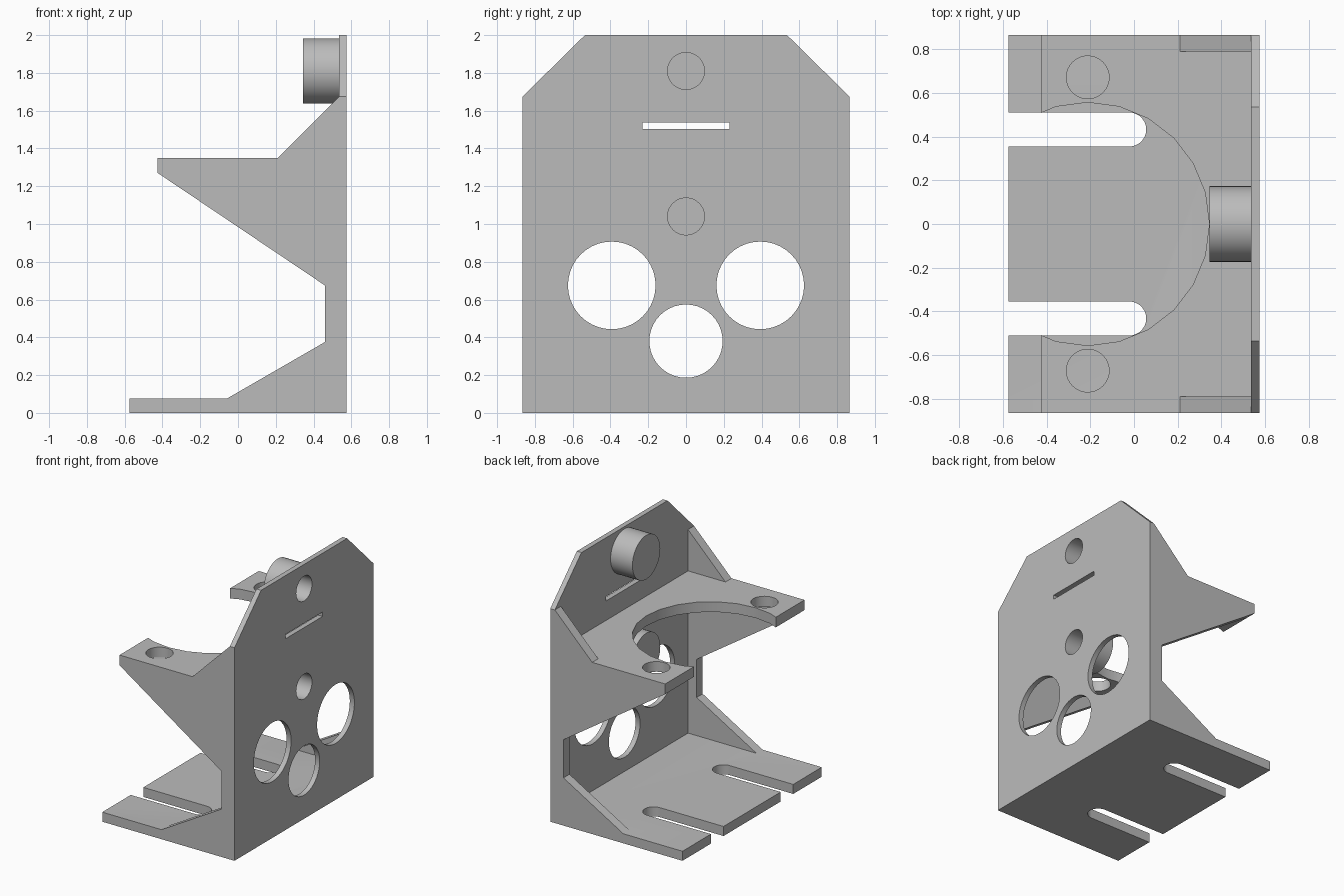
import bpy, bmesh
from math import cos, sin, pi

if "Cube" in bpy.data.objects:
    bpy.data.objects.remove(bpy.data.objects["Cube"])

grey = bpy.data.materials.new("plain grey")
grey.use_nodes = True
grey.diffuse_color = (0.5, 0.5, 0.5, 1)
grey.node_tree.nodes["Principled BSDF"].inputs["Base Color"].default_value = (0.5, 0.5, 0.5, 1)

# Overall sizes
HALF_W, FRONT, BACK, WALL = 0.865, -0.575, 0.575, 0.535
SIDE, BASE_TOP, SHELF_LOW, SHELF_TOP, SHOULDER = 0.075, 0.075, 1.27, 1.35, 1.675


def prism(name, points, axis, lo, hi):
    """Extrude a flat outline along x, y or z."""
    place = {"x": lambda a, b, d: (d, a, b),
             "y": lambda a, b, d: (a, d, b),
             "z": lambda a, b, d: (a, b, d)}[axis]
    bm = bmesh.new()
    low = [bm.verts.new(place(a, b, lo)) for a, b in points]
    high = [bm.verts.new(place(a, b, hi)) for a, b in points]
    bm.faces.new(low)
    bm.faces.new(high)
    for i in range(len(low)):
        j = (i + 1) % len(low)
        bm.faces.new((low[i], low[j], high[j], high[i]))
    bmesh.ops.recalc_face_normals(bm, faces=bm.faces)
    mesh = bpy.data.meshes.new(name)
    bm.to_mesh(mesh)
    bm.free()
    mesh.materials.append(grey)
    obj = bpy.data.objects.new(name, mesh)
    bpy.context.collection.objects.link(obj)
    return obj


def arc(cx, cy, r, n=32, start=0, sweep=2 * pi):
    count = n if sweep >= 2 * pi else n + 1
    return [(cx + r * cos(start + sweep * i / n), cy + r * sin(start + sweep * i / n))
            for i in range(count)]


def rect(a0, a1, b0, b1):
    return [(a0, b0), (a1, b0), (a1, b1), (a0, b1)]


def combine(target, other, operation):
    """Apply a boolean and discard the second object."""
    mod = target.modifiers.new("combine", "BOOLEAN")
    mod.operation, mod.solver, mod.object = operation, "EXACT", other
    bpy.ops.object.select_all(action="DESELECT")
    target.select_set(True)
    bpy.context.view_layer.objects.active = target
    bpy.ops.object.modifier_apply(modifier=mod.name)
    bpy.data.objects.remove(other)


def cut(target, points, axis, lo, hi):
    combine(target, prism("cutter", points, axis, lo, hi), "DIFFERENCE")


def smooth(obj):
    bpy.ops.object.select_all(action="DESELECT")
    obj.select_set(True)
    bpy.context.view_layer.objects.active = obj
    bpy.ops.object.shade_smooth_by_angle(angle=pi / 6)


# Upright wall with chamfered top corners
wall = prism("bracket", [(-HALF_W, 0), (HALF_W, 0), (HALF_W, SHOULDER), (0.535, 2),
                         (-0.535, 2), (-HALF_W, SHOULDER)], "x", WALL, BACK)

# Base plate with two open slots
base = prism("base", rect(FRONT, BACK, -HALF_W, HALF_W), "z", 0, BASE_TOP)
for s in (-1, 1):
    y = s * 0.433
    slot = [(-0.8, y - 0.078)] + arc(-0.022, y, 0.078, 16, -pi / 2, pi) + [(-0.8, y + 0.078)]
    cut(base, slot, "z", -0.1, 0.2)

# Shelf with a round bay and a hole in each arm
shelf = prism("shelf", rect(-0.425, BACK, -HALF_W, HALF_W), "z", SHELF_LOW, SHELF_TOP)
cut(shelf, arc(-0.212, 0, 0.557, 24), "z", 1.2, 1.4)
for s in (-1, 1):
    cut(shelf, arc(-0.212, s * 0.672, 0.098), "z", 1.2, 1.4)

# Side webs
profile = [(BACK, 0), (FRONT, 0), (FRONT, BASE_TOP), (-0.06, BASE_TOP), (0.46, 0.375),
           (0.46, 0.675), (-0.425, SHELF_LOW), (-0.425, SHELF_TOP), (0.21, SHELF_TOP),
           (WALL, SHOULDER), (BACK, SHOULDER)]
webs = [prism("side_web", profile, "y", *sorted((s * HALF_W, s * (HALF_W - SIDE))))
        for s in (-1, 1)]

for part in [base, shelf] + webs:
    combine(wall, part, "UNION")

# Wall openings: three large holes, a thin slit and two screw holes
for y, z, r in ((-0.393, 0.675, 0.232), (0.393, 0.675, 0.232), (0, 0.38, 0.194)):
    cut(wall, arc(y, z, r, 40), "x", 0.5, 0.6)
cut(wall, rect(-0.23, 0.23, 1.503, 1.538), "x", 0.5, 0.6)
for z in (1.04, 1.81):
    cut(wall, arc(0, z, 0.098), "x", 0.5, 0.6)
smooth(wall)

# Round bosses with blind holes behind the screw holes
for name, z in (("lower_boss", 1.04), ("upper_boss", 1.81)):
    boss = prism(name, arc(0, z, 0.173, 40), "x", 0.345, WALL)
    cut(boss, arc(0, z, 0.098), "x", 0.385, 0.6)
    smooth(boss)
